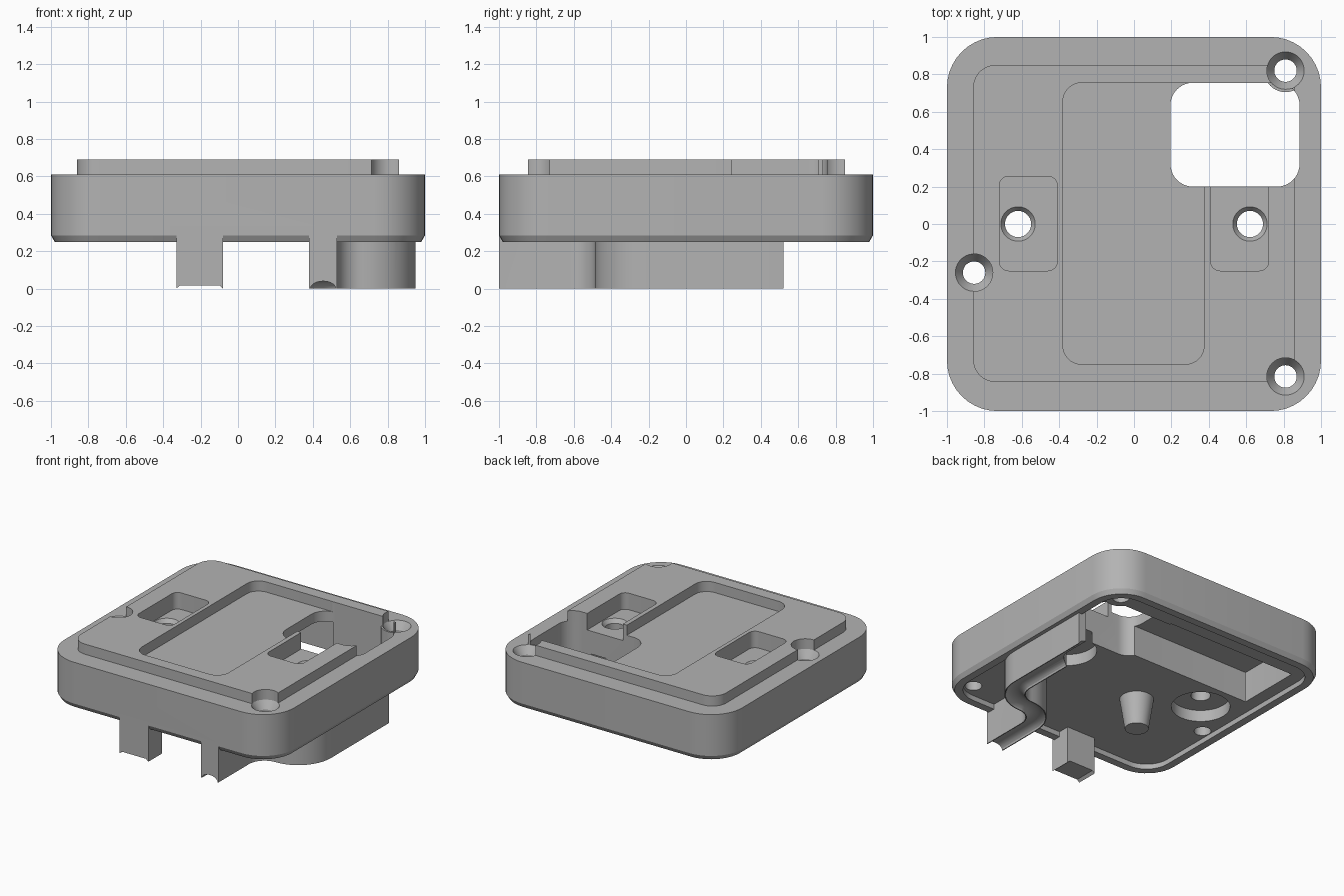
import bpy, bmesh, math

if "Cube" in bpy.data.objects:
    bpy.data.objects.remove(bpy.data.objects["Cube"])

grey = bpy.data.materials.new("plain grey")
grey.use_nodes = True
grey.diffuse_color = (0.45, 0.45, 0.45, 1)
grey.node_tree.nodes["Principled BSDF"].inputs["Base Color"].default_value = (0.45, 0.45, 0.45, 1)


def make_object(name, bm):
    bmesh.ops.recalc_face_normals(bm, faces=bm.faces)
    mesh = bpy.data.meshes.new(name)
    bm.to_mesh(mesh)
    bm.free()
    mesh.materials.append(grey)
    obj = bpy.data.objects.new(name, mesh)
    bpy.context.collection.objects.link(obj)
    return obj


def loft(name, rings):
    """Skin closed rings of equal length and cap both ends."""
    bm = bmesh.new()
    loops = [[bm.verts.new(p) for p in ring] for ring in rings]
    n = len(loops[0])
    for a, b in zip(loops, loops[1:]):
        for i in range(n):
            j = (i + 1) % n
            bm.faces.new((a[i], a[j], b[j], b[i]))
    bm.faces.new(loops[0])
    bm.faces.new(loops[-1])
    return make_object(name, bm)


def rounded(x0, x1, y0, y1, r, z, steps=10):
    """Ring of points round a rectangle with rounded corners."""
    corners = ((x1 - r, y1 - r), (x0 + r, y1 - r), (x0 + r, y0 + r), (x1 - r, y0 + r))
    ring = []
    for k, (cx, cy) in enumerate(corners):
        for i in range(steps + 1):
            a = math.pi / 2 * (k + i / steps)
            ring.append((cx + r * math.cos(a), cy + r * math.sin(a), z))
    return ring


def slab(name, x0, x1, y0, y1, r, z0, z1):
    return loft(name, [rounded(x0, x1, y0, y1, r, z) for z in (z0, z1)])


def cone(name, x, y, *profile):
    """Round part from (radius, z) pairs."""
    turn = [math.tau * i / 40 for i in range(40)]
    return loft(name, [[(x + r * math.cos(a), y + r * math.sin(a), z) for a in turn]
                       for r, z in profile])


def sweep(name, path, profile):
    """Carry an (offset, z) profile along a path of (x, y, heading)."""
    return loft(name, [[(x + o * math.sin(h), y - o * math.cos(h), z) for o, z in profile]
                       for x, y, h in path])


def combine(target, part, operation):
    mod = target.modifiers.new("join", "BOOLEAN")
    mod.operation = operation
    mod.solver = "EXACT"
    mod.object = part
    bpy.context.view_layer.update()
    graph = bpy.context.evaluated_depsgraph_get()
    mesh = bpy.data.meshes.new_from_object(target.evaluated_get(graph))
    target.modifiers.clear()
    target.data = mesh
    bpy.data.objects.remove(part)


def add(part):
    combine(lid, part, "UNION")


def cut(part):
    combine(lid, part, "DIFFERENCE")


# Main body with a chamfered lower edge
CEILING = 0.29
TOP = 0.61
lid = loft("enclosure_lid", [
    rounded(-1 + d, 1 - d, -1 + d, 1 - d, 0.27 - d, z)
    for d, z in ((0.02, 0.25), (0, 0.285), (0, TOP))])

# Raised pad on top, shallow lip underneath
add(slab("raised_pad", -0.86, 0.86, -0.845, 0.85, 0.12, 0.5, 0.69))
cut(slab("lip_cutter", -0.92, 0.92, -0.92, 0.92, 0.19, 0.1, CEILING))

# Central recess and the two side pockets
cut(slab("recess_cutter", -0.38, 0.375, -0.75, 0.755, 0.1, 0.61, 0.8))
for x0, x1 in ((-0.72, -0.41), (0.41, 0.72)):
    cut(slab("side_pocket_cutter", x0, x1, -0.25, 0.255, 0.05, 0.56, 0.8))

# Underside compartment and counterbores below the side pockets
cut(slab("compartment_cutter", -0.82, 0.3, 0.26, 0.77, 0.005, 0.1, 0.53))
for x in (-0.62, 0.62):
    cut(cone("counterbore_cutter", x, 0, (0.21, 0.1), (0.21, 0.38)))

# Curved guide rail with a grooved foot
rail_path = [(0.455, -1, math.pi / 2)]
bend = 0.21
for i in range(13):
    a = math.pi / 2 * i / 12
    rail_path.append((0.455 + bend * (1 - math.cos(a)), -0.62 + bend * math.sin(a),
                      math.pi / 2 - a))
for i in range(1, 13):
    a = math.pi / 2 * i / 12
    rail_path.append((0.665 + bend * math.sin(a), -0.2 - bend * math.cos(a), a))
rail_path.append((0.875, 0.52, math.pi / 2))
groove = [(-0.068 * math.cos(math.pi * i / 10), 0.04 * math.sin(math.pi * i / 10))
          for i in range(11)]
add(sweep("guide_rail", rail_path,
          [(-0.075, 0.31), (-0.075, 0)] + groove + [(0.075, 0), (0.075, 0.31)]))

# Front tab with a shallow channel
add(sweep("front_tab", [(-0.205, -1, math.pi / 2), (-0.205, -0.83, math.pi / 2)],
          [(-0.125, 0.31), (-0.125, 0), (-0.105, 0.018),
           (0.105, 0.018), (0.125, 0), (0.125, 0.31)]))

# Tapered post
add(cone("tapered_post", -0.205, -0.215, (0.085, 0.05), (0.125, CEILING + 0.02)))

# Window through everything, with a boss left round the corner screw
cut(slab("window_cutter", 0.195, 0.885, 0.2, 0.755, 0.12, -0.2, 0.9))
add(cone("screw_boss", 0.81, 0.82, (0.115, CEILING), (0.115, TOP)))

# Countersunk screw holes
for x, y in ((0.81, 0.82), (0.81, -0.815), (-0.855, -0.26)):
    cut(cone("screw_cutter", x, y, (0.06, -0.1), (0.06, 0.55), (0.1, TOP), (0.1, 0.8)))

# Through holes in the side pockets
for x in (-0.62, 0.62):
    cut(cone("hole_cutter", x, 0, (0.07, -0.1), (0.07, 0.53), (0.092, 0.56), (0.092, 0.6)))

bpy.ops.object.select_all(action="DESELECT")
lid.select_set(True)
bpy.context.view_layer.objects.active = lid
bpy.ops.object.shade_smooth_by_angle(angle=math.radians(25))
